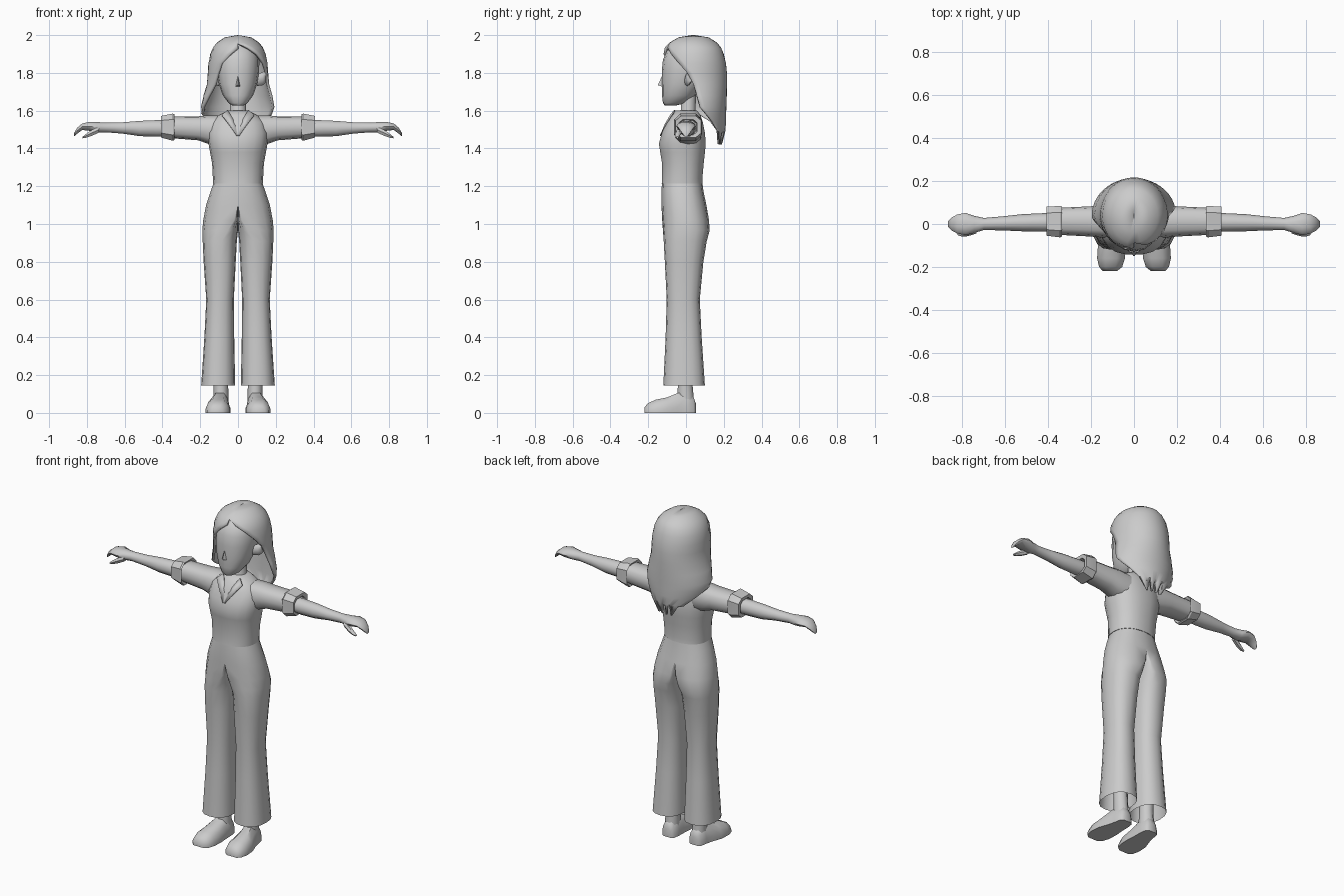
import bpy, bmesh, math
from mathutils import Vector

grey = bpy.data.materials.new("plain_grey")
grey.diffuse_color = (0.6, 0.6, 0.6, 1)


def make(name, rings, closed=True, caps=(True, True), mirror=False, angle=50, thick=0):
    """Skin a list of equal-length point rings."""
    bm = bmesh.new()
    rows = [[bm.verts.new(p) for p in r] for r in rings]
    n = len(rows[0])
    for a, b in zip(rows, rows[1:]):
        for i in range(n if closed else n - 1):
            j = (i + 1) % n
            bm.faces.new((a[i], a[j], b[j], b[i]))
    if closed:
        for row, want in zip((rows[0], rows[-1]), caps):
            if want:
                bm.faces.new(row)
    if mirror == "merge":
        mid = [f for f in bm.faces if all(abs(v.co.x) < 1e-4 for v in f.verts)]
        bmesh.ops.delete(bm, geom=mid, context='FACES')
    bmesh.ops.remove_doubles(bm, verts=bm.verts, dist=1e-4)
    bmesh.ops.recalc_face_normals(bm, faces=bm.faces)
    me = bpy.data.meshes.new(name)
    bm.to_mesh(me)
    bm.free()
    ob = bpy.data.objects.new(name, me)
    bpy.context.collection.objects.link(ob)
    me.materials.append(grey)
    bpy.context.view_layer.objects.active = ob
    ob.select_set(True)
    bpy.ops.object.shade_smooth_by_angle(angle=math.radians(angle))
    ob.select_set(False)
    if thick:
        s = ob.modifiers.new("thickness", 'SOLIDIFY')
        s.thickness, s.offset = thick, -1
    if mirror:
        ob.modifiers.new("mirror", 'MIRROR')
    return ob


def oval(a0, a1, b0, b1, n=14, p=2.0, turn=0.0):
    """Superellipse filling the box a0..a1 by b0..b1."""
    pts = []
    for i in range(n):
        t = 2 * math.pi * i / n + turn
        c, s = math.cos(t), math.sin(t)
        c, s = (math.copysign(abs(v) ** (2 / p), v) for v in (c, s))
        pts.append(((a0 + a1) / 2 + c * (a1 - a0) / 2, (b0 + b1) / 2 + s * (b1 - b0) / 2))
    return pts


def up(rows, **k):      # rows: z, x0, x1, y0, y1
    return [[(a, b, r[0]) for a, b in oval(*r[1:], **k)] for r in rows]


def along(rows, **k):   # rows: x, y0, y1, z0, z1
    return [[(r[0], a, b) for a, b in oval(*r[1:], **k)] for r in rows]


def sym(rows):          # z, half width, y0, y1
    return [(z, -w, w, a, b) for z, w, a, b in rows]


# Top: body of the blouse with sloped shoulders
make("blouse", up(sym([
    (1.215, .132, -.13, .09), (1.24, .133, -.128, .088), (1.32, .137, -.128, .095),
    (1.38, .148, -.138, .102), (1.425, .156, -.145, .106), (1.48, .16, -.13, .102),
    (1.54, .145, -.103, .09), (1.575, .105, -.08, .078), (1.60, .055, -.055, .06)]),
    n=18, p=2.3))

# Sleeves and turned-up cuffs
make("sleeve", along([(.08, -.07, .085, 1.41, 1.575), (.16, -.062, .085, 1.425, 1.575),
                      (.21, -.058, .082, 1.443, 1.57), (.36, -.05, .075, 1.455, 1.568)],
                     n=12, p=2.5), mirror=True)
make("cuff", along([(.35, -.05, .068, 1.465, 1.56), (.336, -.062, .086, 1.442, 1.584),
                    (.345, -.066, .088, 1.437, 1.588), (.408, -.058, .084, 1.455, 1.575),
                    (.405, -.04, .062, 1.47, 1.555), (.375, -.035, .055, 1.475, 1.55)],
                   n=8, p=3.2, turn=math.pi / 8), mirror=True, angle=30)

# Bare forearm, hand and thumb
make("arm", along([(.34, -.035, .055, 1.463, 1.55), (.43, -.036, .05, 1.46, 1.552),
                   (.52, -.034, .046, 1.463, 1.548), (.61, -.03, .036, 1.477, 1.54),
                   (.70, -.028, .028, 1.484, 1.538), (.745, -.042, .038, 1.482, 1.541),
                   (.785, -.052, .052, 1.492, 1.542), (.825, -.044, .044, 1.497, 1.533),
                   (.85, -.03, .03, 1.478, 1.512), (.867, -.014, .014, 1.464, 1.484)],
                  n=10), mirror=True)
make("thumb", along([(.735, -.044, -.012, 1.482, 1.518), (.775, -.057, -.025, 1.464, 1.50),
                     (.805, -.058, -.034, 1.455, 1.478), (.822, -.052, -.04, 1.453, 1.463)],
                    n=6), mirror=True)

# Trousers: half-oval rows above the crotch turn into full leg rows
def leg_row(z, cx, inner, outer, y0, y1):
    pts = []
    for i in range(16):
        t = 2 * math.pi * (i + .0) / 16 - math.pi / 2
        c, s = math.cos(t), math.sin(t)
        c, s = (math.copysign(abs(v) ** .85, v) for v in (c, s))
        x = cx + c * (outer - cx if c > 0 else cx - inner)
        pts.append((max(x, 0), (y0 + y1) / 2 + s * (y1 - y0) / 2, z))
    return pts


make("trousers", [leg_row(*r) for r in [
    (1.225, 0, 0, .126, -.127, .086), (1.17, 0, 0, .146, -.13, .093),
    (1.10, 0, 0, .169, -.13, .108), (1.02, .02, 0, .184, -.126, .122),
    (.965, .055, 0, .189, -.122, .125), (.91, .085, .006, .187, -.118, .11),
    (.80, .092, .012, .182, -.112, .092), (.60, .098, .022, .168, -.102, .073),
    (.40, .102, .02, .178, -.108, .083), (.145, .106, .015, .195, -.12, .10)]],
    caps=(True, False), mirror="merge")

# Ankles and shoes
make("ankle", up([(.26, .055, .135, -.045, .035), (.145, .052, .13, -.045, .037),
                  (.06, .05, .13, -.05, .045)], n=10), mirror=True)
# shoe cross-sections run from heel to toe: y, x0, x1, height
shoe = []
for y, x0, x1, h in [(.052, .065, .115, .05), (.04, .05, .13, .085), (.0, .045, .137, .11),
                     (-.045, .044, .148, .105), (-.10, .04, .168, .082),
                     (-.16, .042, .172, .07), (-.20, .055, .163, .052), (-.22, .08, .145, .03)]:
    m, w = (x0 + x1) / 2, (x1 - x0) / 2
    shoe.append([(m + w * a, y, h * b) for a, b in
                 [(-1, 0), (-1, .3), (-.82, .7), (-.42, 1), (.42, 1), (.82, .7), (1, .3), (1, 0)]])
make("shoe", shoe, mirror=True)

# Neck and head
make("neck", up(sym([(1.54, .06, -.05, .06), (1.60, .043, -.03, .053),
                     (1.72, .042, -.025, .055)]), n=10))
make("head", up(sym([
    (1.627, .028, -.112, -.055), (1.64, .05, -.122, .0), (1.68, .08, -.127, .05),
    (1.74, .101, -.128, .09), (1.81, .112, -.128, .13), (1.87, .113, -.122, .145),
    (1.92, .10, -.10, .14), (1.96, .06, -.05, .11)]), n=16, p=2.2))
make("nose", [[(-.015, -.12, 1.725), (.015, -.12, 1.725), (0, -.12, 1.80)],
              [(-.004, -.149, 1.735), (.004, -.149, 1.735), (0, -.146, 1.742)]], angle=60)
make("ear", along([(.10, -.01, .025, 1.73, 1.79), (.132, -.004, .032, 1.735, 1.805),
                   (.148, .008, .036, 1.75, 1.81)], n=8), mirror=True)

# Hair: open bands around the back, swept further forward on one side
def hair_row(z, w, y0, y1, left, right, jag=0, cy=.04, n=24):
    pts = []
    for i in range(n + 1):
        t = math.radians(-left + (left + right) * i / n)
        c = math.cos(t)
        y = cy + c * (y1 - cy if c > 0 else cy - y0)
        pts.append((w * math.sin(t), y, z + jag * (1 if i % 6 < 3 else -1)))
    return pts


make("hair", [hair_row(*r) for r in [
    (2.0, .002, .03, .045, 180, 180), (1.988, .07, -.04, .12, 180, 180),
    (1.96, .112, -.088, .165, 180, 180), (1.935, .132, -.112, .185, 180, 156),
    (1.90, .147, -.125, .20, 164, 136), (1.85, .157, -.125, .212, 146, 118),
    (1.80, .16, -.12, .217, 138, 102), (1.74, .165, -.105, .217, 132, 90),
    (1.68, .183, -.075, .216, 122, 84), (1.62, .197, -.04, .214, 108, 78),
    (1.585, .196, 0, .213, 84, 68), (1.54, .185, 0, .212, 58, 54),
    (1.49, .17, 0, .208, 38, 40), (1.445, .15, 0, .19, 20, 26, .025)]],
    closed=False, angle=60, thick=.014)

# Collar edges of the V neckline, as thin plates on the chest
make("collar", [[(.055, -.062, 1.605), (.02, -.098, 1.545), (.0, -.137, 1.472)],
                [(.085, -.084, 1.578), (.048, -.112, 1.53), (.006, -.138, 1.468)]],
     closed=False, mirror=True, thick=.008)
